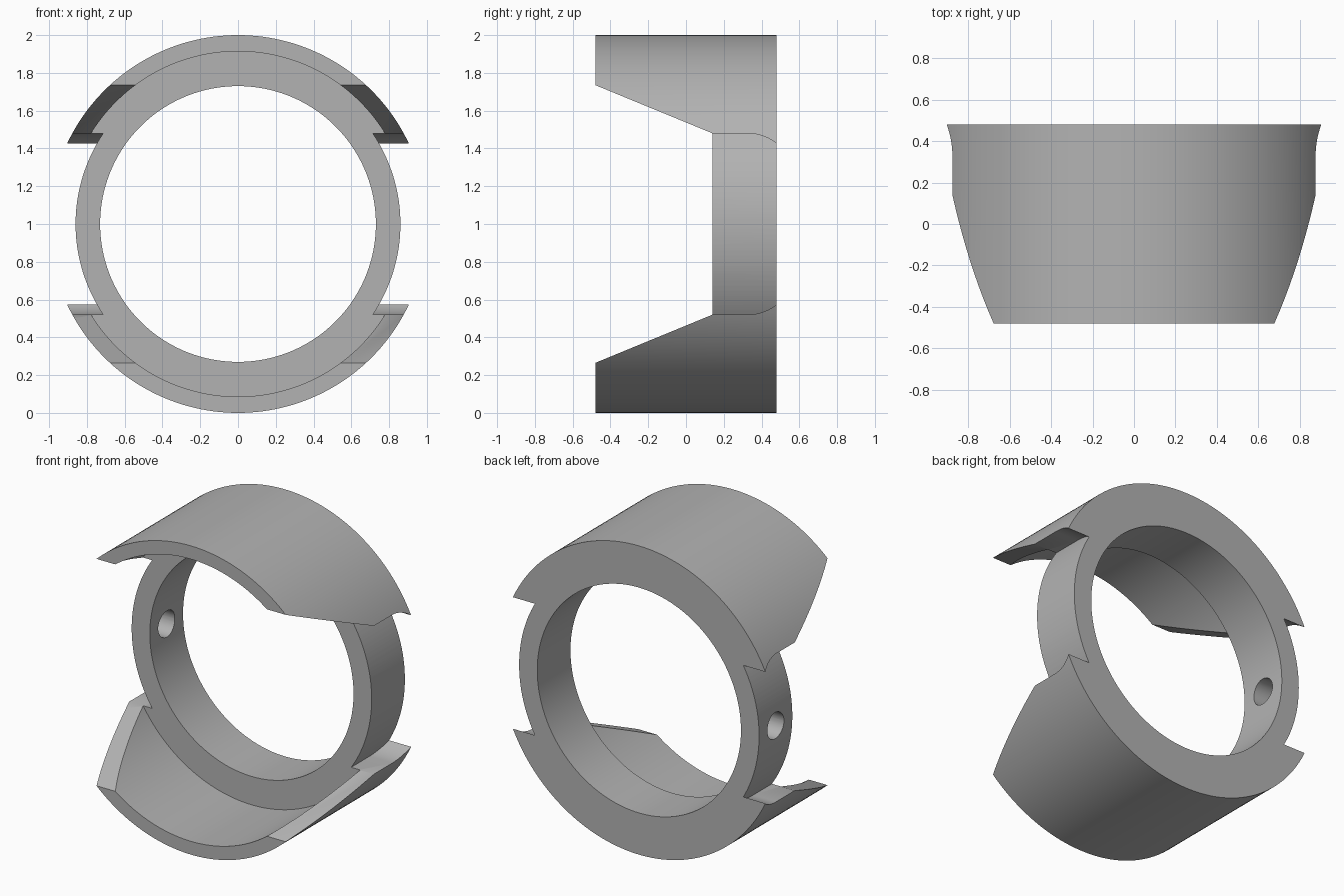
import bpy
import bmesh
from math import sqrt, radians, pi
from mathutils import Matrix, Vector

if "Cube" in bpy.data.objects:
    bpy.data.objects.remove(bpy.data.objects["Cube"], do_unlink=True)

SEGMENTS = 192
AXIS = Vector((0, 0, 1))          # the rings turn about a y-parallel axis at z = 1
OUTER, SHELL_IN, RING_OUT, RING_IN = 1.0, 0.914, 0.86, 0.73
FRONT, STEP, BACK = -0.48, 0.14, 0.48

grey = bpy.data.materials.new("plain grey")
grey.use_nodes = True
colour = (0.45, 0.45, 0.45, 1)
grey.diffuse_color = colour
grey.node_tree.nodes["Principled BSDF"].inputs["Base Color"].default_value = colour


def finish(bm, name):
    bmesh.ops.recalc_face_normals(bm, faces=bm.faces)
    mesh = bpy.data.meshes.new(name)
    bm.to_mesh(mesh)
    bm.free()
    mesh.materials.append(grey)
    obj = bpy.data.objects.new(name, mesh)
    bpy.context.collection.objects.link(obj)
    return obj


def revolve(name, profile):
    """Spin a closed (radius, y) profile about the axis."""
    bm = bmesh.new()
    verts = [bm.verts.new((r, y, 1)) for r, y in profile]
    edges = [bm.edges.new((a, b)) for a, b in zip(verts, verts[1:] + verts[:1])]
    bmesh.ops.spin(bm, geom=verts + edges, cent=AXIS, axis=(0, 1, 0),
                   angle=2 * pi, steps=SEGMENTS, use_merge=True)
    bmesh.ops.remove_doubles(bm, verts=bm.verts, dist=1e-5)
    return finish(bm, name)


def prism(name, outline, half_width):
    """Extrude a (y, z) outline across x."""
    bm = bmesh.new()
    face = bm.faces.new([bm.verts.new((-half_width, y, z)) for y, z in outline])
    ext = bmesh.ops.extrude_face_region(bm, geom=[face])
    moved = [v for v in ext["geom"] if isinstance(v, bmesh.types.BMVert)]
    bmesh.ops.translate(bm, verts=moved, vec=(2 * half_width, 0, 0))
    return finish(bm, name)


def cylinder(name, radius, depth, rotation, centre, segments):
    bm = bmesh.new()
    bmesh.ops.create_cone(bm, cap_ends=True, segments=segments, radius1=radius,
                          radius2=radius, depth=depth,
                          matrix=Matrix.Translation(centre) @ rotation)
    return finish(bm, name)


def subtract(obj, cutter):
    mod = obj.modifiers.new("cut", "BOOLEAN")
    mod.operation, mod.solver, mod.object = "DIFFERENCE", "EXACT", cutter
    bpy.context.view_layer.objects.active = obj
    bpy.ops.object.modifier_apply(modifier=mod.name)
    bpy.data.objects.remove(cutter, do_unlink=True)


# Thick ring at the back with a thin shell reaching forward
body = revolve("ring_with_shields", [
    (OUTER, FRONT), (OUTER, BACK), (RING_IN, BACK),
    (RING_IN, STEP), (SHELL_IN, STEP), (SHELL_IN, FRONT)])

# Side openings: sloped in front, level, then curling in toward the back
slope = (0.735 - 0.48) / (STEP - FRONT)
upper = [(-0.6, 0.735 + slope * 0.12), (STEP, 0.48)]
for i in range(13):
    d = 0.17 * i / 12
    upper.append((0.325 + d, 0.23 + sqrt(0.0625 - d * d)))
outline = [(y, 1 + h) for y, h in upper] + [(y, 1 - h) for y, h in reversed(upper)]
opening = prism("side_opening_cutter", outline, 1.2)

# The inner ring stays whole through the openings
core = cylinder("core_cutter", RING_OUT, 3, Matrix.Rotation(pi / 2, 4, "X"),
                AXIS, SEGMENTS)
subtract(opening, core)
subtract(body, opening)

# Single pin hole through the right wall of the ring
hole = cylinder("pin_hole_cutter", 0.085, 0.6, Matrix.Rotation(pi / 2, 4, "Y"),
                Vector((-0.8, 0.31, 1)), 48)
subtract(body, hole)

bpy.ops.object.select_all(action="DESELECT")
body.select_set(True)
bpy.context.view_layer.objects.active = body
bpy.ops.object.shade_smooth_by_angle(angle=radians(25))
